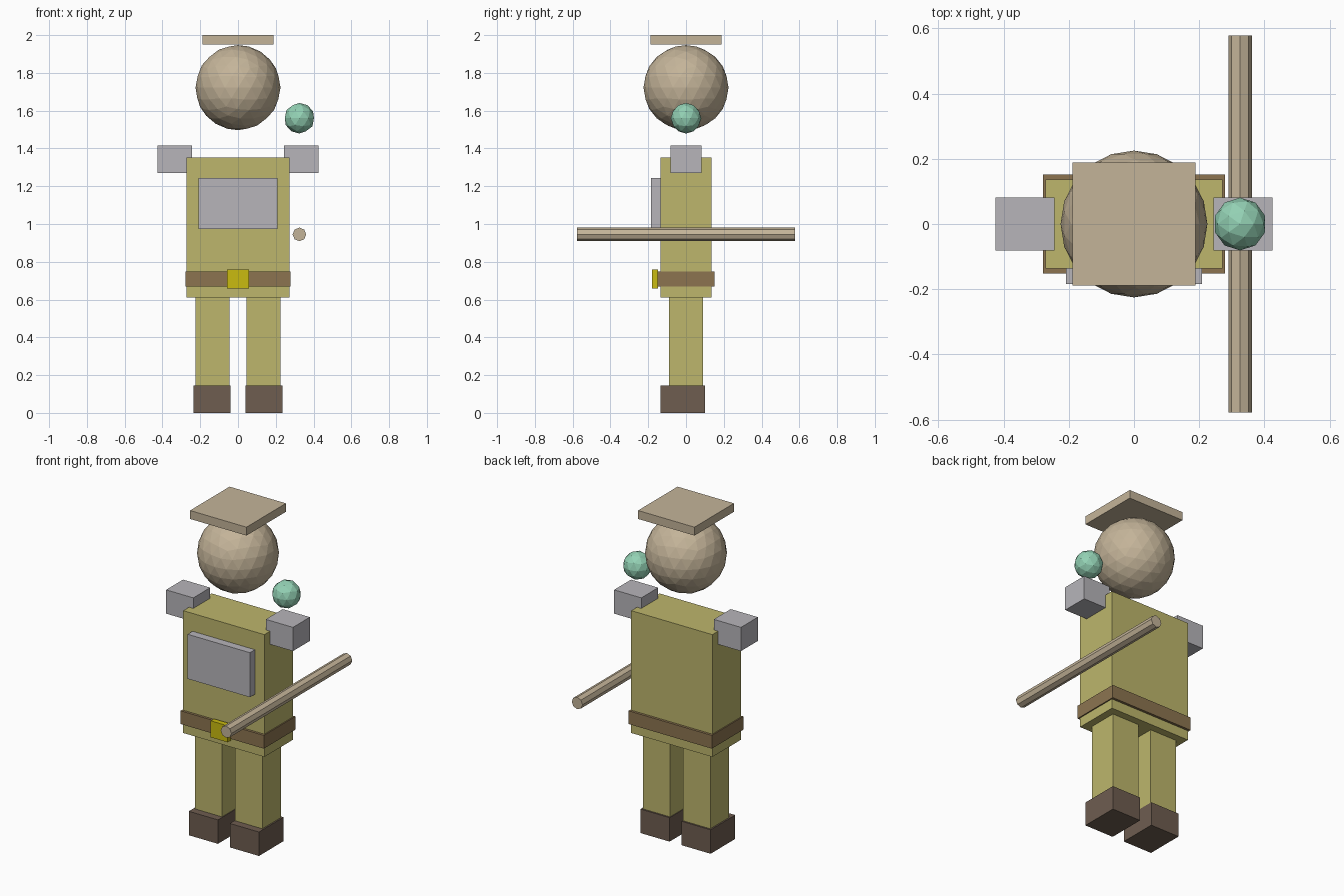
import bpy
from math import pi

cube = bpy.data.objects.get("Cube")
if cube:
    bpy.data.objects.remove(cube, do_unlink=True)


def material(name, hex_colour):
    """Flat material from an sRGB hex string, stored as linear values."""
    srgb = [int(hex_colour[i:i + 2], 16) / 255 for i in (0, 2, 4)]
    colour = [c / 12.92 if c <= 0.04045 else ((c + 0.055) / 1.055) ** 2.4 for c in srgb] + [1]
    mat = bpy.data.materials.new(name)
    mat.use_nodes = True
    mat.diffuse_color = colour
    mat.node_tree.nodes["Principled BSDF"].inputs["Base Color"].default_value = colour
    return mat


khaki = material("khaki cloth", "BDB66C")
tan = material("tan", "C4B499")
grey = material("grey metal", "B7B5BA")
brown = material("brown leather", "8C7450")
dark_brown = material("dark brown boots", "6E5D50")
yellow = material("yellow buckle", "CABB10")
green = material("pale green", "93D1B4")


def finish(name, mat):
    obj = bpy.context.object
    obj.name = name
    obj.data.materials.append(mat)
    return obj


def box(name, mat, x, y, z):
    """Box spanning the given (low, high) ranges."""
    spans = (x, y, z)
    bpy.ops.mesh.primitive_cube_add(size=1, location=[(a + b) / 2 for a, b in spans])
    obj = finish(name, mat)
    obj.scale = [b - a for a, b in spans]
    return obj


def ball(name, mat, radius, location, detail):
    bpy.ops.mesh.primitive_ico_sphere_add(subdivisions=detail, radius=radius, location=location)
    return finish(name, mat)


# Body and clothing
box("torso", khaki, (-0.272, 0.272), (-0.136, 0.136), (0.61, 1.351))
box("chest_plate", grey, (-0.209, 0.209), (-0.184, -0.13), (0.973, 1.243))
box("belt", brown, (-0.279, 0.279), (-0.151, 0.151), (0.668, 0.748))
box("buckle", yellow, (-0.057, 0.057), (-0.18, -0.148), (0.658, 0.758))

# Paired parts, left is +x
for side, s in (("left", 1), ("right", -1)):
    def mirrored(low, high):
        return sorted((s * low, s * high))
    box(side + "_shoulder", grey, mirrored(0.243, 0.425), (-0.081, 0.081), (1.271, 1.415))
    box(side + "_leg", khaki, mirrored(0.044, 0.226), (-0.09, 0.09), (0.14, 0.61))
    box(side + "_boot", dark_brown, mirrored(0.04, 0.235), (-0.135, 0.1), (0, 0.145))

# Head and flat hat
ball("head", tan, 0.225, (0, 0, 1.722), 3)
box("hat", tan, (-0.189, 0.189), (-0.189, 0.189), (1.949, 2.0))

# Staff and floating orb on the left side
bpy.ops.mesh.primitive_cylinder_add(vertices=8, radius=0.036, depth=1.156,
                                    location=(0.325, 0, 0.945), rotation=(pi / 2, 0, 0))
finish("staff", tan)
ball("orb", green, 0.081, (0.325, 0, 1.56), 2)
